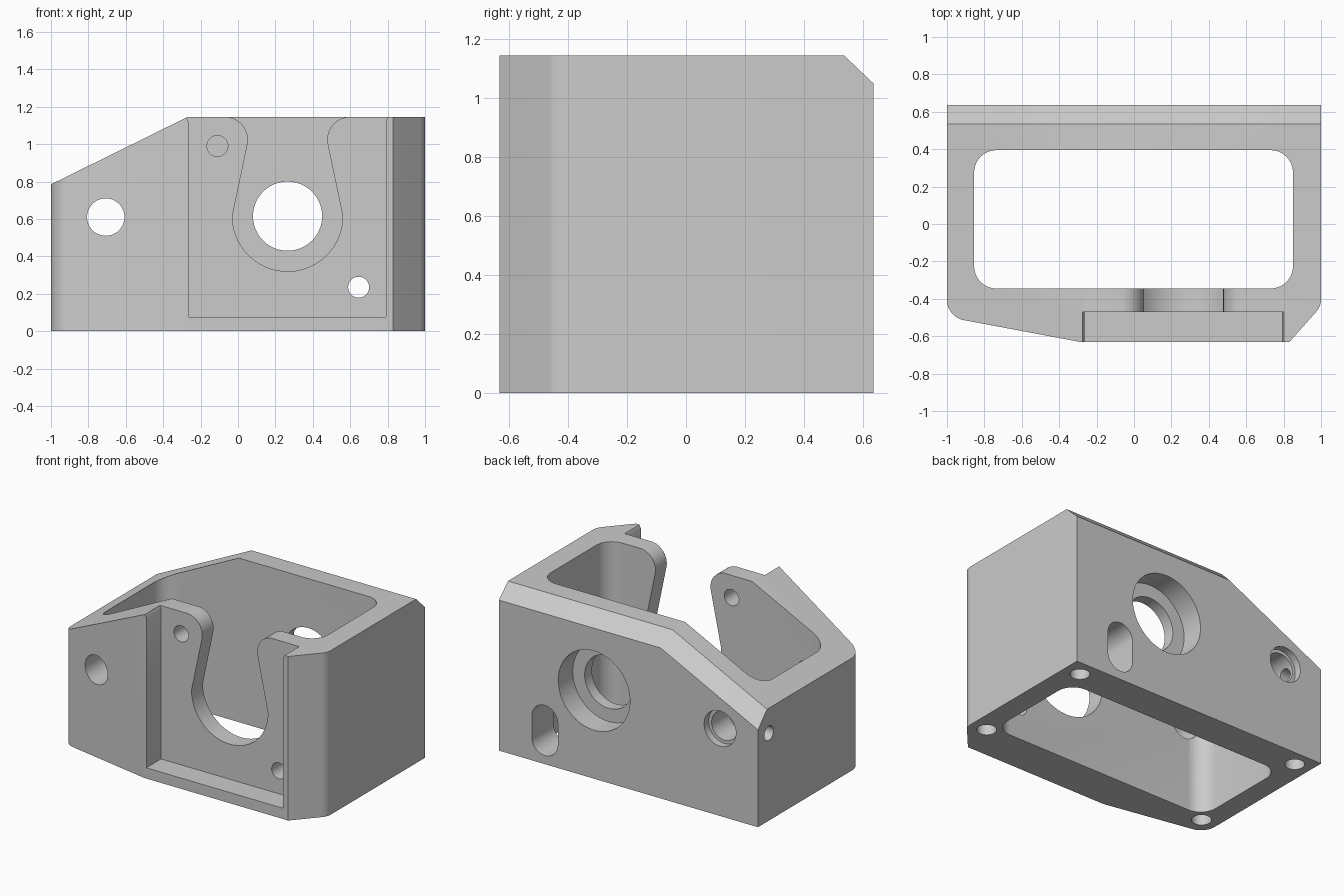
import bpy, bmesh
from math import cos, sin, tan, pi
from mathutils import Vector

cube = bpy.data.objects.get("Cube")
if cube:
    bpy.data.objects.remove(cube, do_unlink=True)

TOP = 1.145
BORE = (0.265, 0.615)      # main bore, x and z
PIN = (-0.707, 0.61)       # clamped pin bore
SLOT = (0.645, 0.235)      # adjusting slot and its front hole


def rounded(corners, steps=10):
    """2D outline from (x, y, radius) corners."""
    out = []
    for i, (x, y, r) in enumerate(corners):
        p = Vector((x, y))
        if not r:
            out.append(p)
            continue
        a = (Vector(corners[i - 1][:2]) - p).normalized()
        b = (Vector(corners[(i + 1) % len(corners)][:2]) - p).normalized()
        half = a.angle(b) / 2
        centre = p + (a + b).normalized() * (r / sin(half))
        start = p + a * (r / tan(half)) - centre
        end = p + b * (r / tan(half)) - centre
        sweep = pi - 2 * half
        for k in range(steps + 1):
            t = k / steps
            v = start * sin((1 - t) * sweep) + end * sin(t * sweep)
            out.append(centre + v / sin(sweep))
    return out


def arc(centre, r, a0=0, a1=2 * pi, steps=48):
    return [Vector((centre[0] + r * cos(a0 + (a1 - a0) * k / steps),
                    centre[1] + r * sin(a0 + (a1 - a0) * k / steps)))
            for k in range(steps)]


def prism(name, outline, axis, lo, hi):
    """Extrude a 2D outline along an axis."""
    place = {"X": lambda p, t: (t, p.x, p.y),
             "Y": lambda p, t: (p.x, t, p.y),
             "Z": lambda p, t: (p.x, p.y, t)}[axis]
    bm = bmesh.new()
    face = bm.faces.new([bm.verts.new(place(p, lo)) for p in outline])
    shift = Vector(place(Vector((0, 0)), hi - lo))
    top = bmesh.ops.extrude_face_region(bm, geom=[face], use_keep_orig=True)["geom"]
    bmesh.ops.translate(bm, vec=shift, verts=[v for v in top if isinstance(v, bmesh.types.BMVert)])
    bmesh.ops.recalc_face_normals(bm, faces=bm.faces)
    mesh = bpy.data.meshes.new(name)
    bm.to_mesh(mesh)
    bm.free()
    obj = bpy.data.objects.new(name, mesh)
    bpy.context.collection.objects.link(obj)
    return obj


# Outer block from its plan outline
housing = prism("housing", rounded([
    (-1, 0.635, 0), (1, 0.635, 0), (1, -0.44, 0.1), (0.83, -0.632, 0),
    (-0.28, -0.632, 0), (-1, -0.497, 0.11)]), "Z", 0, TOP)

# Sloped shoulder and the chamfer along the back top edge
slope = Vector((-0.36, 0, 0.73)).normalized()
up, back = Vector((0, 0, 1)), Vector((0, 1, 0))
shoulder = Vector((-0.27, 0.535, TOP))
bm = bmesh.new()
bm.from_mesh(housing.data)
for normal in (slope, up + back * 0.95, slope + back * 0.95):
    bmesh.ops.bisect_plane(bm, geom=bm.verts[:] + bm.edges[:] + bm.faces[:],
                           plane_co=shoulder, plane_no=normal, clear_outer=True)
    bmesh.ops.holes_fill(bm, edges=[e for e in bm.edges if e.is_boundary])
bmesh.ops.recalc_face_normals(bm, faces=bm.faces)
bm.to_mesh(housing.data)
bm.free()

# Main cavity, open at top and bottom
cutters = [prism("cavity_cutter", rounded([
    (-0.855, -0.345, 0.12), (0.85, -0.345, 0.12),
    (0.85, 0.395, 0.12), (-0.855, 0.395, 0.12)]), "Z", -0.2, 1.4)]

# Front recess with flared top corners
cutters.append(prism("recess_cutter", rounded([
    (-0.265, 0.075, 0), (0.79, 0.075, 0), (0.79, 1.12, 0), (0.815, 1.17, 0),
    (-0.29, 1.17, 0), (-0.265, 1.12, 0)]), "Y", -0.8, -0.47))

# Keyhole opening in the front wall
bx, lip = BORE[0], TOP + 0.001
shoulders = rounded([(bx + 0.185, lip, 0.122), (bx + 0.5, lip, 0),
                     (bx + 0.5, 1.3, 0), (bx - 0.5, 1.3, 0),
                     (bx - 0.5, lip, 0), (bx - 0.185, lip, 0.122)])
# the first and last corners are rounded against the sides of the round bottom
side_r = rounded([(bx + 0.295, 0.6, 0), (bx + 0.185, lip, 0.122), (bx + 0.5, lip, 0)])[1:-1]
side_l = [Vector((2 * bx - p.x, p.y)) for p in reversed(side_r)]
roof = [Vector((bx + dx, z)) for dx, z in
        ((0.5, lip), (0.5, 1.3), (-0.5, 1.3), (-0.5, lip))]
bottom = arc(BORE, 0.295, pi, 2 * pi) + [Vector((bx + 0.295, BORE[1]))]
cutters.append(prism("keyhole_cutter", bottom + side_r + roof + side_l, "Y", -0.8, -0.25))

# Round bores through the walls: centre, radius, axis, from, to
for name, centre, r, axis, lo, hi in (
        ("main_bore", BORE, 0.185, "Y", 0.3, 0.8),
        ("main_counterbore", BORE, 0.277, "Y", 0.475, 0.8),
        ("pin_bore", PIN, 0.1, "Y", -0.8, 0.8),
        ("pin_counterbore", PIN, 0.123, "Y", 0.585, 0.8),
        ("upper_screw_hole", (-0.11, 0.99), 0.056, "Y", -0.8, -0.25),
        ("lower_screw_hole", SLOT, 0.056, "Y", -0.8, -0.25),
        ("set_screw_hole", (0.515, PIN[1]), 0.05, "X", -1.2, PIN[0])):
    cutters.append(prism(name + "_cutter", arc(centre, r), axis, lo, hi))

# Adjusting slot in the back wall
sx, sz = SLOT
cutters.append(prism("slot_cutter", arc((sx, sz + 0.075), 0.1, 0, pi, 24) +
                     [Vector((sx - 0.1, sz + 0.075))] +
                     arc((sx, sz - 0.075), 0.1, pi, 2 * pi, 24) +
                     [Vector((sx + 0.1, sz - 0.075))], "Y", 0.3, 0.8))

# Mounting holes in the underside corners
for x in (-0.88, 0.88):
    for y in (-0.39, 0.52):
        cutters.append(prism("mount_hole_cutter", arc((x, y), 0.063, steps=32), "Z", -0.2, 0.3))

# Cut everything out of the block
for c in cutters:
    mod = housing.modifiers.new(c.name, "BOOLEAN")
    mod.operation, mod.solver, mod.object = "DIFFERENCE", "EXACT", c
bpy.context.view_layer.update()
cut = bpy.data.meshes.new_from_object(housing.evaluated_get(bpy.context.evaluated_depsgraph_get()))
housing.modifiers.clear()
housing.data = cut
for c in cutters:
    bpy.data.objects.remove(c, do_unlink=True)

# Plain grey finish
grey = bpy.data.materials.new("plain_grey")
grey.use_nodes = True
colour = (0.6, 0.6, 0.6, 1)
grey.diffuse_color = colour
grey.node_tree.nodes["Principled BSDF"].inputs["Base Color"].default_value = colour
housing.data.materials.clear()
housing.data.materials.append(grey)

bpy.ops.object.select_all(action="DESELECT")
housing.select_set(True)
bpy.context.view_layer.objects.active = housing
bpy.ops.object.shade_smooth_by_angle(angle=pi / 6)
